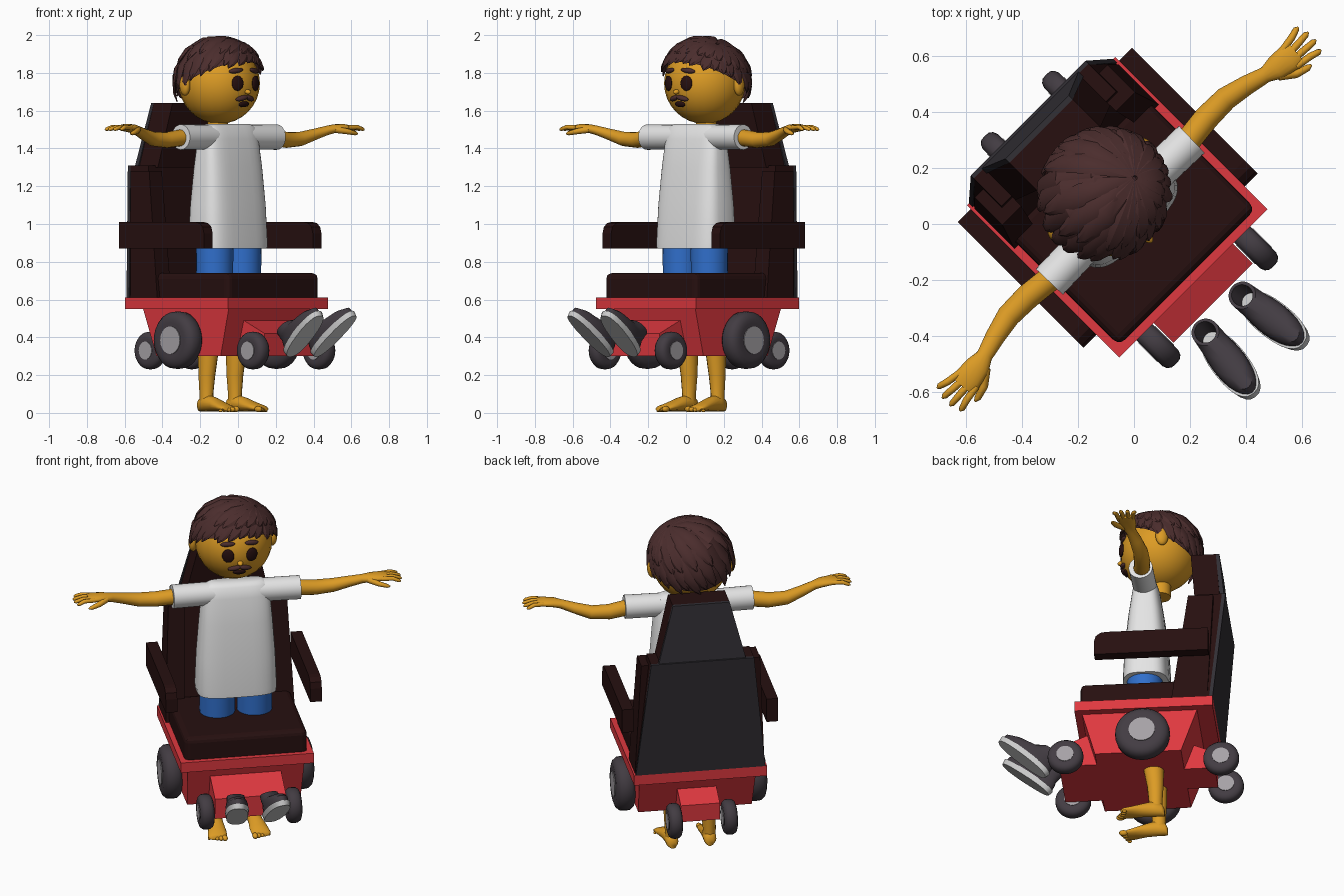
import bpy, bmesh, random
from math import sin, cos, pi, radians, copysign
from mathutils import Matrix, Vector as V

random.seed(4)
if "Cube" in bpy.data.objects:
    bpy.data.objects.remove(bpy.data.objects["Cube"])

TURN = Matrix.Rotation(radians(45), 4, 'Z')   # whole model is turned on the spot


def material(name, r, g, b):
    m = bpy.data.materials.new(name)
    m.use_nodes = True
    m.diffuse_color = (r, g, b, 1)
    m.node_tree.nodes["Principled BSDF"].inputs["Base Color"].default_value = (r, g, b, 1)
    return m


SKIN = material("skin", .72, .33, .018)
SHIRT = material("shirt_white", .78, .78, .78)
JEANS = material("jeans_blue", .03, .16, .6)
SEAT = material("dark_upholstery", .02, .005, .005)
RED = material("red_paint", .74, .04, .05)
PANEL = material("dark_panel", .032, .029, .036)
TYRE = material("rubber", .055, .045, .055)
HUB = material("hub_grey", .38, .36, .38)
HAIR = material("hair_brown", .07, .026, .026)
SOLE = material("sole_grey", .6, .6, .6)


def finish(name, bm, mat, matrix=Matrix(), smooth=40):
    bmesh.ops.recalc_face_normals(bm, faces=bm.faces)
    bm.transform(TURN @ matrix)
    me = bpy.data.meshes.new(name)
    bm.to_mesh(me)
    bm.free()
    me.materials.append(mat)
    if smooth:
        me.shade_smooth()
        me.set_sharp_from_angle(angle=radians(smooth))
    ob = bpy.data.objects.new(name, me)
    bpy.context.collection.objects.link(ob)
    return ob


def bridge(bm, rings):
    rows = [[bm.verts.new(p) for p in ring] for ring in rings]
    n = len(rows[0])
    for r, q in zip(rows, rows[1:]):
        for i in range(n):
            bm.faces.new((r[i], r[(i + 1) % n], q[(i + 1) % n], q[i]))
    bm.faces.new(rows[0])
    bm.faces.new(rows[-1])


def frustum(name, mat, low, high, bevel=0):
    """Tapered box between two rectangles (x0, x1, y0, y1, z)."""
    bm = bmesh.new()
    bridge(bm, [[(a, c, z), (b, c, z), (b, d, z), (a, d, z)] for a, b, c, d, z in (low, high)])
    if bevel:
        bmesh.ops.bevel(bm, geom=bm.edges[:], offset=bevel, segments=3, affect='EDGES', profile=.5)
    return finish(name, bm, mat, smooth=0)


def side_profile(name, mat, profile, x0, x1):
    bm = bmesh.new()
    bridge(bm, [[(x, y, z) for y, z in profile] for x in (x0, x1)])
    return finish(name, bm, mat, smooth=0)


def tube(bm, path, ref=(0, 1, 0), n=16, power=2, axis=None, about=None):
    """Sweep an oval along stations (x, y, z, half width, half depth)."""
    pts = [V(s[:3]) for s in path]
    rings = []
    for i, s in enumerate(path):
        t = V(axis) if axis else pts[min(i + 1, len(pts) - 1)] - pts[max(i - 1, 0)]
        t.normalize()
        side = t.cross(pts[i] - about if about else V(ref)).normalized()
        up = side.cross(t)
        ring = []
        for k in range(n):
            c, d = cos(2 * pi * k / n), sin(2 * pi * k / n)
            c, d = (copysign(abs(e) ** (2 / power), e) for e in (c, d))
            ring.append(pts[i] + side * c * s[3] + up * d * s[4])
        rings.append(ring)
    bridge(bm, rings)


def sweep(name, mat, path, matrix=Matrix(), **kw):
    bm = bmesh.new()
    tube(bm, path, **kw)
    return finish(name, bm, mat, matrix)


def ball(name, mat, at, size, rot=Matrix()):
    bm = bmesh.new()
    bmesh.ops.create_uvsphere(bm, u_segments=24, v_segments=16, radius=1)
    return finish(name, bm, mat, Matrix.Translation(at) @ rot @ Matrix.Diagonal((*size, 1)), 60)


# Chair body
frustum("base_rim", RED, (-.375, .375, -.30, .47, .55), (-.375, .375, -.30, .47, .61))
frustum("chassis", RED, (-.32, .32, -.19, .29, .30), (-.33, .33, -.26, .38, .55))
side_profile("front_box", RED, [(-.15, .3), (-.4, .3), (-.4, .42), (-.22, .5), (-.15, .5)], -.2, .2)
side_profile("rear_box", RED, [(.2, .3), (.46, .3), (.46, .4), (.32, .46), (.2, .46)], -.11, .11)
frustum("seat_cushion", SEAT, (-.345, .345, -.27, .3, .57), (-.345, .345, -.27, .3, .74), .03)

# Backrest and headrest
frustum("backrest", SEAT, (-.36, .36, .27, .45, .61), (-.29, .29, .38, .52, 1.31))
frustum("backrest_panel", PANEL, (-.365, .365, .45, .47, .61), (-.29, .29, .515, .535, 1.31))
frustum("headrest", SEAT, (-.24, .24, .36, .5, 1.3), (-.16, .16, .33, .47, 1.64))
frustum("headrest_panel", PANEL, (-.245, .245, .5, .525, 1.31), (-.16, .16, .47, .49, 1.64))

# Paired chair parts
ARM = [(.45, .87), (-.185, .87), (-.185, .95), (-.175, .985), (-.15, 1.005), (-.12, 1.01), (.45, 1.01)]
for side, s in (("left", 1), ("right", -1)):
    lo, hi = sorted((s * .26, s * .365)), sorted((s * .24, s * .335))
    frustum(side + "_bolster", SEAT, (*lo, .24, .44, .61), (*hi, .33, .47, 1.28))
    side_profile(side + "_armrest", SEAT, ARM, s * .375, s * .44)
    for kind, x, y, z, r, w in (("drive", .37, .08, .385, .153, .11),
                                ("front", .247, -.36, .33, .1, .08),
                                ("rear", .155, .5, .33, .1, .075)):
        tyre = [(-.5, .6), (-.5, .72), (-.42, .88), (-.25, .98), (0, 1)]
        tyre += [(-a, b) for a, b in tyre[-2::-1]]
        sweep(f"{side}_{kind}_wheel", TYRE, [(s * x + a * w, y, z, b * r, b * r) for a, b in tyre],
              n=28, axis=(1, 0, 0))
        sweep(f"{side}_{kind}_hub", HUB, [(s * x + a * w, y, z, r * .48, r * .48) for a in (-.54, .54)],
              n=20, axis=(1, 0, 0))

# Floating shoes, toes raised
for side, s in (("left", 1), ("right", -1)):
    pose = (Matrix.Translation((s * .113, -.615, .405)) @ Matrix.Rotation(s * radians(7), 4, 'Z')
            @ Matrix.Rotation(radians(-40), 4, 'X'))
    up = dict(matrix=pose, axis=(0, 0, 1), n=24)
    sweep(side + "_shoe_sole", SOLE, [(0, 0, 0, .06, .17), (0, 0, .03, .066, .176)], power=2.4, **up)
    sweep(side + "_shoe", TYRE, [(0, 0, .03, .062, .17), (0, 0, .06, .062, .165), (0, .02, .085, .057, .135),
                                 (0, .07, .105, .053, .085), (0, .095, .14, .05, .062),
                                 (0, .095, .14, .038, .05), (0, .09, .07, .038, .05)], **up)
    sweep(side + "_shoe_insole", SOLE, [(0, .09, .07, .036, .048), (0, .09, .076, .036, .048)], **up)

# Shirt and jeans
BY = .075
sweep("shirt_body", SHIRT, [(0, BY, .87, .222, .13), (0, BY, .9, .225, .13), (0, BY, 1.1, .217, .12),
                            (0, BY, 1.3, .203, .1), (0, BY, 1.45, .19, .078), (0, BY, 1.51, .18, .06),
                            (0, BY, 1.53, .15, .035)], n=36, power=3.6, axis=(0, 0, 1))
for side, s in (("left", 1), ("right", -1)):
    sweep(side + "_sleeve", SHIRT, [(s * .08, BY, 1.46, .066, .066), (s * .36, .068, 1.46, .067, .067)], n=24)
    sweep(side + "_trouser_leg", JEANS, [(s * .105, .07, .5, .095, .095), (s * .105, .07, .92, .1, .1)], n=24)

    # Arm, hand and fingers
    bm = bmesh.new()
    tube(bm, [(s * x, y, z, a, b) for x, y, z, a, b in (
        (.32, .07, 1.46, .045, .045), (.45, .085, 1.445, .045, .042), (.55, .085, 1.45, .042, .038),
        (.64, .065, 1.475, .035, .03), (.71, .045, 1.495, .029, .025), (.755, .035, 1.505, .045, .023),
        (.81, .028, 1.51, .05, .02), (.845, .025, 1.51, .044, .014))], ref=(0, 0, 1))
    for i in range(4):
        y0, y1 = .063 - .025 * i, .082 - .038 * i
        tip = .93 - .012 * abs(i - 1.5)
        tube(bm, [(s * .81, y0, 1.51, .013, .013), (s * .87, (y0 + y1) / 2, 1.513, .013, .012),
                  (s * (tip - .01), y1, 1.502, .011, .01), (s * tip, y1, 1.498, .004, .004)],
             ref=(0, 0, 1), n=8)
    tube(bm, [(s * .74, .01, 1.5, .018, .018), (s * .79, -.03, 1.49, .016, .015),
              (s * .835, -.045, 1.48, .012, .011), (s * .85, -.046, 1.477, .004, .004)], ref=(0, 0, 1), n=8)
    finish(side + "_arm", bm, SKIN, smooth=60)

    # Bare leg, foot and toes
    bm = bmesh.new()
    tube(bm, [(s * .105, .09, .55, .055, .055), (s * .105, .12, .3, .05, .056), (s * .105, .128, .2, .043, .046),
              (s * .107, .13, .1, .035, .038), (s * .107, .128, .04, .036, .042)], axis=(0, 0, 1))
    tube(bm, [(s * x, y, b + .008, a, b) for x, y, a, b in (
        (.105, .18, .02, .02), (.107, .165, .035, .036), (.108, .12, .038, .045), (.112, .06, .042, .037),
        (.118, 0, .052, .025), (.123, -.045, .054, .017), (.123, -.06, .045, .012))],
        ref=(0, 0, 1), axis=(0, -1, 0))
    for i in range(5):
        r = .016 - .002 * i
        bmesh.ops.create_uvsphere(bm, u_segments=10, v_segments=8, radius=1, matrix=Matrix.Translation(
            (s * (.085 + .021 * i), -.066 + .007 * i, r + .004)) @ Matrix.Diagonal((r, r * 1.6, r, 1)))
    finish(side + "_leg", bm, SKIN, smooth=60)

# Head
HEAD, R = V((0, .14, 1.745)), .215
ball("head", SKIN, HEAD, (R, R, R))
sweep("neck", SKIN, [(0, .15, 1.47, .055, .055), (0, .15, 1.6, .055, .055)], n=20)


def on_face(name, mat, x, z, w, h, tilt=0, depth=.012):
    n = V((x, -(R * R - x * x - (z - HEAD.z) ** 2) ** .5, z - HEAD.z)).normalized()
    rot = n.to_track_quat('-Y', 'Z').to_matrix().to_4x4() @ Matrix.Rotation(radians(tilt), 4, 'Y')
    ball(name, mat, HEAD + n * R, (w, depth, h), rot)


for side, s in (("left", 1), ("right", -1)):
    on_face(side + "_eye", SEAT, s * .067, 1.745, .034, .04)
    on_face(side + "_brow", HAIR, s * .068, 1.812, .042, .014, s * 8, .014)
    on_face(side + "_moustache", HAIR, s * .03, 1.666, .038, .014, s * 14, .016)
    ball(side + "_ear", SKIN, (s * .222, .175, 1.735), (.026, .036, .056), Matrix.Rotation(s * .3, 4, 'Z'))
on_face("mouth", SEAT, 0, 1.634, .036, .017)
on_face("nose", SKIN, 0, 1.7, .016, .013, 0, .022)

# Hair: a cap cut along the hairline, with flat pointed locks fanned from a side parting
bm = bmesh.new()
bmesh.ops.create_uvsphere(bm, u_segments=24, v_segments=16, radius=.229)
bmesh.ops.bisect_plane(bm, geom=bm.verts[:] + bm.edges[:] + bm.faces[:], plane_co=(0, 0, .015),
                       plane_no=(0, .5, 1), clear_inner=True)
finish("hair_cap", bm, HAIR, Matrix.Translation(HEAD))

CROWN = V((.5, -.12, .85)).normalized()
bm = bmesh.new()
for count, reach, lift, width in ((26, 1.04, .232, .042), (18, .72, .238, .042)):
    for i in range(count):
        a = 2 * pi * (i + random.uniform(-.25, .25)) / count
        end = V((sin(a), -cos(a), .06 + .42 * cos(a))).normalized()
        far = reach * random.uniform(.94, 1.06)
        path = []
        for t, w in ((.03, .35), (.28, .8), (.52, 1), (.76, .85), (.92, .5), (1, .06)):
            p = HEAD + CROWN.slerp(end, min(t * far, 1.1)) * (lift + .012 * t)
            path.append((*p, width * w, .012 * w + .002))
        tube(bm, path, n=6, about=HEAD)
finish("hair_locks", bm, HAIR, smooth=30)
